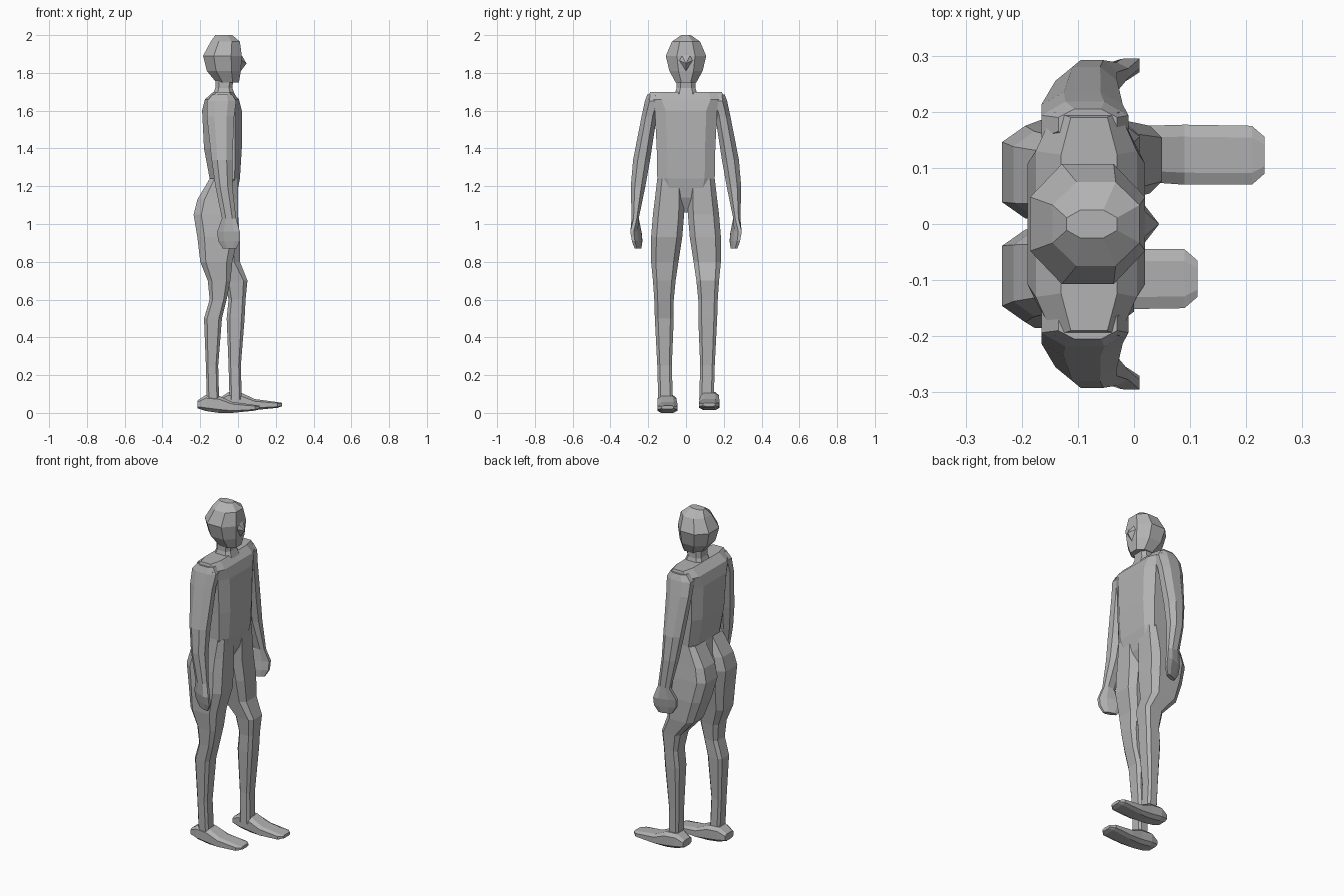
import bpy
import bmesh
from mathutils import Vector

old = bpy.data.objects.get("Cube")
if old:
    bpy.data.objects.remove(old, do_unlink=True)

grey = bpy.data.materials.new("plain grey")
grey.use_nodes = True
colour = (0.45, 0.45, 0.45, 1)
grey.diffuse_color = colour
grey.node_tree.nodes["Principled BSDF"].inputs["Base Color"].default_value = colour

RIGHT, LEFT = -1, 1


def add_object(name, bm):
    """Turn a bmesh into a flat shaded grey object."""
    bmesh.ops.recalc_face_normals(bm, faces=bm.faces[:])
    mesh = bpy.data.meshes.new(name)
    bm.to_mesh(mesh)
    bm.free()
    mesh.materials.append(grey)
    obj = bpy.data.objects.new(name, mesh)
    bpy.context.collection.objects.link(obj)
    return obj


def section(low_a, high_a, low_b, high_b, flat):
    """Eight-sided outline filling the given extents."""
    unit = [(1, -flat), (1, flat), (flat, 1), (-flat, 1),
            (-1, flat), (-1, -flat), (-flat, -1), (flat, -1)]
    mid_a, mid_b = (low_a + high_a) / 2, (low_b + high_b) / 2
    half_a, half_b = (high_a - low_a) / 2, (high_b - low_b) / 2
    return [(mid_a + u * half_a, mid_b + v * half_b) for u, v in unit]


def loft(name, rings, place, flat=0.45):
    """Skin eight-sided sections; place maps (a, b, station) to a point."""
    bm = bmesh.new()
    loops = []
    for *extents, station in rings:
        outline = section(*extents, flat)
        loops.append([bm.verts.new(place(a, b, station)) for a, b in outline])
    for lower, upper in zip(loops, loops[1:]):
        for i in range(len(lower)):
            j = (i + 1) % len(lower)
            bm.faces.new((lower[i], lower[j], upper[j], upper[i]))
    bm.faces.new(loops[0])
    bm.faces.new(loops[-1])
    return add_object(name, bm)


def upright(a, b, z):
    return (a, b, z)


def balanced(rows):
    """Expand (back, front, half width, height) to full ring extents."""
    return [(back, front, -half, half, z) for back, front, half, z in rows]


# Torso and shoulders
torso = balanced([
    (-.15, -.05, .05, 1.06),
    (-.17, -.01, .12, 1.14),
    (-.15, .01, .152, 1.24),
    (-.18, .02, .155, 1.4),
    (-.19, .02, .165, 1.6),
    (-.175, .005, .2, 1.66),
    (-.13, -.03, .19, 1.7),
])
loft("torso", torso, upright, 0.65)

# Neck and head
neck = balanced([
    (-.14, -.01, .065, 1.67),
    (-.12, -.03, .05, 1.72),
    (-.12, -.02, .05, 1.8),
])
loft("neck", neck, upright, 0.6)
head = balanced([
    (-.115, .005, .055, 1.75),
    (-.165, .015, .088, 1.81),
    (-.185, .02, .107, 1.89),
    (-.145, .01, .075, 1.965),
    (-.12, -.03, .025, 2.0),
])
loft("head", head, upright)

# Brow and nose wedge
bm = bmesh.new()
base = [bm.verts.new(p) for p in [(.01, .03, 1.91), (.01, .045, 1.87),
                                  (0, 0, 1.79), (.01, -.045, 1.87),
                                  (.01, -.03, 1.91)]]
tip = bm.verts.new((.045, 0, 1.85))
for i in range(len(base)):
    bm.faces.new((base[i], base[(i + 1) % len(base)], tip))
bm.faces.new(base)
add_object("nose", bm)

# Arm with hand: back x, front x, inner y, outer y, height
arm = [
    (-.135, -.03, .15, .205, 1.685),
    (-.165, -.01, .13, .218, 1.65),
    (-.165, -.02, .155, .235, 1.57),
    (-.14, -.03, .19, .28, 1.34),
    (-.12, -.03, .215, .292, 1.2),
    (-.085, -.01, .25, .288, 1.03),
    (-.11, .01, .245, .285, .96),
    (-.105, .01, .24, .275, .91),
    (-.08, -.01, .24, .265, .87),
]

# Leg: same order, then how far the left leg swings forward
leg = [
    ((-.15, 0, .01, .152, 1.24), 0),
    ((-.215, 0, .01, .165, 1.13), 0),
    ((-.235, 0, .01, .175, 1.05), 0),
    ((-.215, 0, .02, .185, .93), .01),
    ((-.2, -.03, .04, .185, .8), .04),
    ((-.16, -.04, .055, .175, .7), .09),
    ((-.15, -.06, .065, .168, .6), .1),
    ((-.18, -.085, .065, .165, .5), .12),
    ((-.17, -.105, .075, .152, .25), .12),
    ((-.165, -.1, .07, .147, .07), .12),
]

# Foot: inner y, outer y, sole, top, distance along x
foot = [
    (.06, .14, .025, .065, -.215),
    (.05, .15, .01, .095, -.17),
    (.05, .15, 0, .09, -.1),
    (.045, .152, 0, .058, -.03),
    (.045, .15, .012, .042, .09),
    (.065, .13, .02, .038, .113),
]


def place_arm(side):
    """Hands angle outward at the front; the arm above stays straight."""
    def place(a, b, z):
        splay = .35 if z < 1 else 0
        return (a, side * (b + splay * (a + .05)), z)
    return place


for label, side in (("right", RIGHT), ("left", LEFT)):
    forward = side == LEFT
    loft(label + "_arm", arm, place_arm(side))

    stride = [(back + swing * forward, front + swing * forward, inner, outer, z)
              for (back, front, inner, outer, z), swing in leg]
    loft(label + "_leg", stride, lambda a, b, z: (a, side * b, z), 0.65)

    shift = Vector((.12, .025, .015)) * forward
    loft(label + "_foot", foot,
         lambda a, b, x: Vector((x, side * a, b)) + shift, 0.6)
